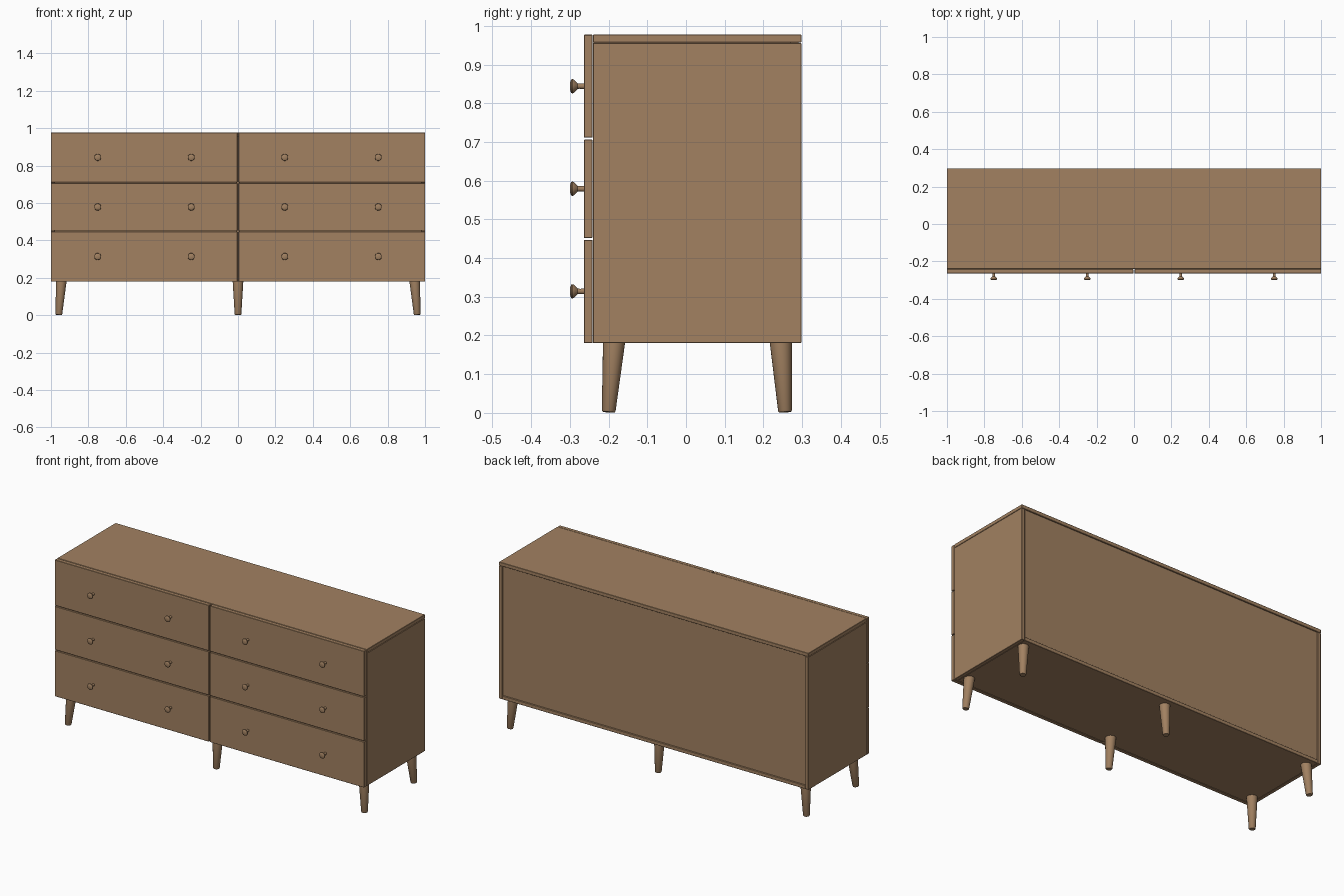
import bpy, bmesh, math
from mathutils import Vector

if "Cube" in bpy.data.objects:
    bpy.data.objects.remove(bpy.data.objects["Cube"])

wood = bpy.data.materials.new("warm brown wood")
wood.diffuse_color = (0.36, 0.22, 0.12, 1)
wood.use_nodes = True
wood.node_tree.nodes["Principled BSDF"].inputs["Base Color"].default_value = wood.diffuse_color


def finish(name, bm, smooth=False):
    me = bpy.data.meshes.new(name)
    bm.to_mesh(me)
    bm.free()
    ob = bpy.data.objects.new(name, me)
    bpy.context.collection.objects.link(ob)
    me.materials.append(wood)
    if smooth:
        bpy.ops.object.select_all(action='DESELECT')
        ob.select_set(True)
        bpy.context.view_layer.objects.active = ob
        bpy.ops.object.shade_smooth_by_angle(angle=math.radians(35))
    return ob


def box(name, x0, x1, y0, y1, z0, z1, bevel=0.0015):
    bm = bmesh.new()
    bmesh.ops.create_cube(bm, size=1)
    for v in bm.verts:
        v.co = Vector(((x0 + x1) / 2 + v.co.x * (x1 - x0),
                       (y0 + y1) / 2 + v.co.y * (y1 - y0),
                       (z0 + z1) / 2 + v.co.z * (z1 - z0)))
    if bevel:
        bmesh.ops.bevel(bm, geom=bm.edges[:], offset=bevel, segments=1, affect='EDGES')
    return finish(name, bm)


def turned(name, profile, start, end, sides=24):
    """Closed lathe of (radius, fraction) points along the line start-end."""
    start, end = Vector(start), Vector(end)
    axis = end - start
    rot = axis.to_track_quat('Z', 'Y')
    bm = bmesh.new()
    rings = []
    for r, t in profile:
        rings.append([bm.verts.new(start + axis * t + rot @ Vector((
            r * math.cos(math.tau * i / sides), r * math.sin(math.tau * i / sides), 0)))
            for i in range(sides)])
    for a, b in zip(rings, rings[1:]):
        for i in range(sides):
            j = (i + 1) % sides
            bm.faces.new((a[i], a[j], b[j], b[i]))
    bm.faces.new(rings[0][::-1])
    bm.faces.new(rings[-1])
    return finish(name, bm, True)


# Carcass: top, sides, bottom and slightly inset back
F, B = -0.24, 0.298
box("top_panel", -1, 1, F, B, 0.957, 0.978)
for s, n in ((-1, "left"), (1, "right")):
    box(n + "_side_panel", min(s, s * 0.979), max(s, s * 0.979), F, B, 0.18, 0.956)
box("bottom_panel", -0.979, 0.979, F, B, 0.18, 0.201)
box("back_panel", -0.979, 0.979, 0.27, 0.291, 0.201, 0.957, 0)
box("centre_divider", -0.01, 0.01, F, 0.27, 0.201, 0.957, 0)

# Drawer fronts with two knobs each
knob = [(0.0075, 0), (0.0065, 0.3), (0.0075, 0.46), (0.012, 0.58), (0.0175, 0.74),
        (0.0185, 0.82), (0.0175, 0.9), (0.012, 0.97), (0.005, 1)]
rows = [(0.18, 0.447, 0.314), (0.452, 0.706, 0.579), (0.711, 0.977, 0.844)]
for r, (z0, z1, zk) in enumerate(rows):
    for s in (-1, 1):
        a, b = sorted((s * 0.003, s * 1.0))
        box(f"drawer_front_{r}_{s}", a, b, -0.264, -0.2415, z0, z1)
        for x in (0.25, 0.75):
            turned(f"knob_{r}_{s * x}", knob, (s * x, -0.263, zk), (s * x, -0.30, zk))

# Splayed tapered legs
leg = [(0.0155, 0), (0.0178, 0.02), (0.0285, 1)]
for x in (-1, 0, 1):
    for n, yb, yt in (("front", -0.2, -0.186), ("back", 0.256, 0.245)):
        turned(f"{n}_leg_{x}", leg, (x * 0.958, yb, 0.002), (x * 0.945, yt, 0.182))
